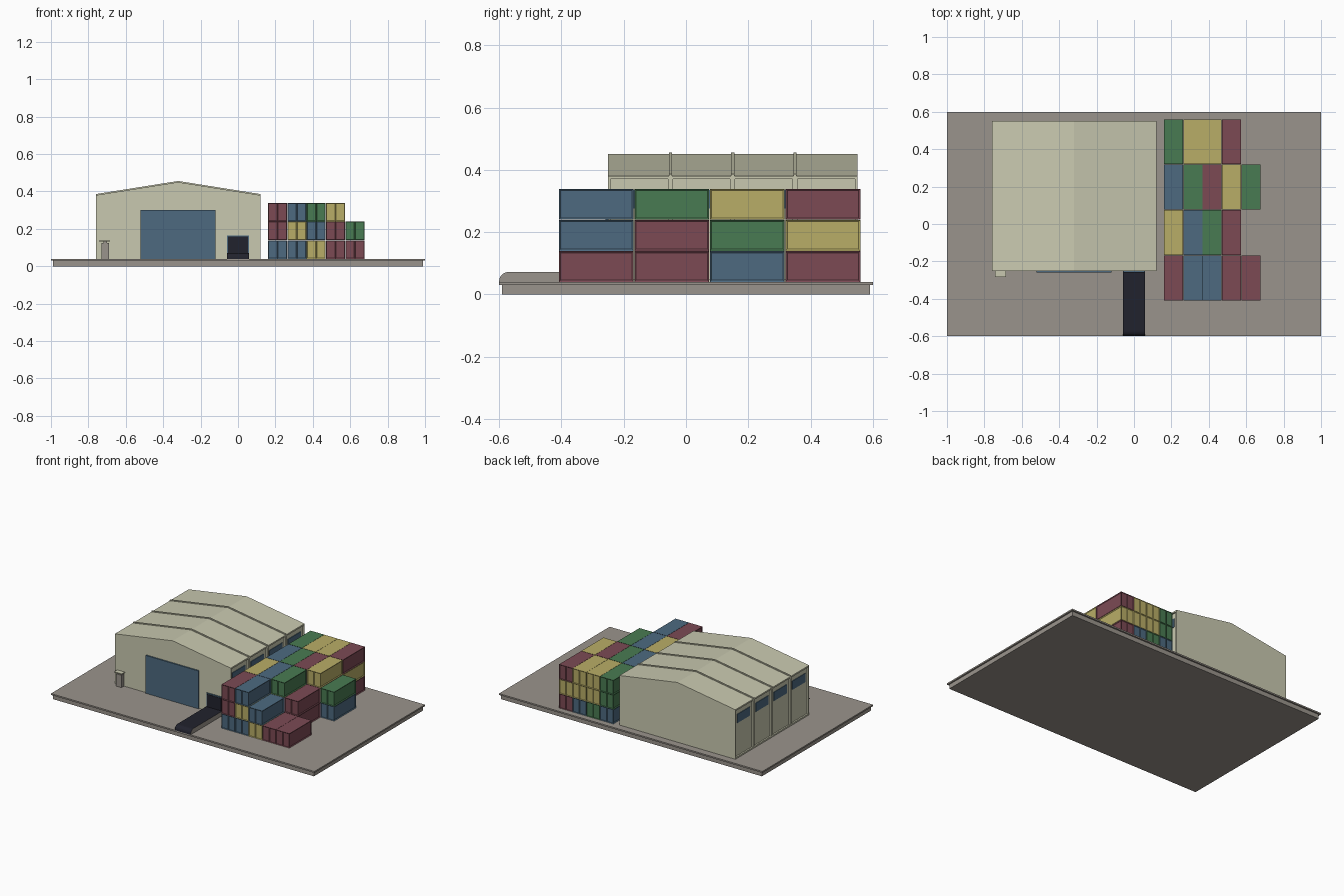
import bpy, bmesh, math
from mathutils import Vector

if "Cube" in bpy.data.objects:
    bpy.data.objects.remove(bpy.data.objects["Cube"])


def lin(h):
    out = []
    for i in (0, 2, 4):
        c = int(h[i:i + 2], 16) / 255
        out.append(c / 12.92 if c <= 0.04045 else ((c + 0.055) / 1.055) ** 2.4)
    return (*out, 1)


def material(name, h):
    m = bpy.data.materials.new(name)
    m.diffuse_color = lin(h)
    m.use_nodes = True
    m.node_tree.nodes["Principled BSDF"].inputs["Base Color"].default_value = m.diffuse_color
    return m


CREAM = material("cream_cladding", "c9c9b0")
GREY = material("concrete_grey", "9a948c")
BLACK = material("belt_black", "21222d")
BLUE = material("blue_paint", "4d6a80")
RED = material("red_paint", "7c4a54")
GREEN = material("green_paint", "497b52")
YELLOW = material("yellow_paint", "b9ae67")


def finish(name, bm, *mats):
    bmesh.ops.recalc_face_normals(bm, faces=bm.faces)
    me = bpy.data.meshes.new(name)
    bm.to_mesh(me)
    bm.free()
    for m in mats:
        me.materials.append(m)
    ob = bpy.data.objects.new(name, me)
    bpy.context.collection.objects.link(ob)
    return ob


def add_box(bm, x0, x1, y0, y1, z0, z1):
    vs = bmesh.ops.create_cube(bm, size=1)["verts"]
    for v in vs:
        v.co = Vector(((x0 + x1) / 2 + v.co.x * (x1 - x0),
                       (y0 + y1) / 2 + v.co.y * (y1 - y0),
                       (z0 + z1) / 2 + v.co.z * (z1 - z0)))
    return list({f for v in vs for f in v.link_faces})


def box(name, mat, *dims):
    bm = bmesh.new()
    add_box(bm, *dims)
    return finish(name, bm, mat)


def add_prism(bm, pts, axis, a, b):
    """Extrude a 2D profile along x (points are y,z) or along y (points are x,z)."""
    def pos(p, t):
        return (t, p[0], p[1]) if axis == "x" else (p[0], t, p[1])
    f = bm.faces.new([bm.verts.new(pos(p, a)) for p in pts])
    r = bmesh.ops.extrude_face_region(bm, geom=[f])
    for v in r["geom"]:
        if isinstance(v, bmesh.types.BMVert):
            v.co = pos((v.co.y if axis == "x" else v.co.x, v.co.z), b)


# Yard slab with a slightly wider top
box("yard_base", GREY, -0.99, 0.99, -0.59, 0.59, 0, 0.03)
box("yard_top", GREY, -1, 1, -0.6, 0.6, 0.03, 0.04)

# Warehouse: gabled core, slightly narrower than the wall frame
CX, HALF, Y0, Y1, EAVE, RIDGE = -0.32, 0.44, -0.25, 0.55, 0.38, 0.45


def gable(half, z0, eave, ridge):
    return [(CX - half, z0), (CX + half, z0), (CX + half, eave), (CX, ridge), (CX - half, eave)]


def roof_strip(half, lo, hi):
    return [(CX - half, EAVE + lo), (CX, RIDGE + lo), (CX + half, EAVE + lo),
            (CX + half, EAVE + hi), (CX, RIDGE + hi), (CX - half, EAVE + hi)]


bm = bmesh.new()
add_prism(bm, gable(HALF - 0.01, 0.04, EAVE, RIDGE - 0.002), "y", Y0, Y1)
finish("warehouse_walls", bm, CREAM)
bm = bmesh.new()
add_prism(bm, roof_strip(HALF, -0.01, 0), "y", Y0, Y1)
finish("warehouse_roof", bm, CREAM)

# Roof ribs, and pilasters framing four bays on each side
bm = bmesh.new()
for i in range(1, 4):
    y = Y0 + 0.2 * i
    add_prism(bm, roof_strip(HALF, -0.002, 0.006), "y", y - 0.005, y + 0.005)
finish("roof_ribs", bm, CREAM)
bm = bmesh.new()
win = bmesh.new()
for s in (-1, 1):
    xa, xb = sorted((CX + s * (HALF - 0.012), CX + s * HALF))
    for i in range(5):
        y = Y0 + 0.2 * i
        add_box(bm, xa, xb, max(y - 0.008, Y0), min(y + 0.008, Y1), 0.04, EAVE)
    add_box(bm, xa, xb, Y0, Y1, 0.04, 0.05)
    wa, wb = sorted((CX + s * (HALF - 0.012), CX + s * (HALF - 0.006)))
    for i in range(4):
        y = Y0 + 0.2 * i + 0.1
        add_box(win, wa, wb, y - 0.07, y + 0.07, 0.275, 0.335)
finish("wall_pilasters", bm, CREAM)
finish("side_windows", win, BLUE)

# Front doors
box("main_door", BLUE, -0.52, -0.12, -0.259, -0.25, 0.04, 0.3)
box("loading_hatch_frame", BLUE, -0.06, 0.06, -0.256, -0.25, 0.04, 0.165)
box("loading_hatch", BLACK, -0.053, 0.053, -0.259, -0.25, 0.04, 0.158)

# Conveyor with a rounded front end: black belt, grey side cheeks
prof = [(-0.25, 0.04), (-0.6, 0.04)]
for k in range(6):
    a = math.pi / 2 * k / 5
    prof.append((-0.57 - 0.03 * math.cos(a), 0.042 + 0.03 * math.sin(a)))
prof.append((-0.25, 0.072))
bm = bmesh.new()
add_prism(bm, prof, "x", -0.06, 0.06)
bm.normal_update()
for f in bm.faces:
    f.material_index = 1 if abs(f.normal.x) > 0.9 else 0
finish("conveyor", bm, BLACK, GREY)

# Small service post with a cap
box("service_post", GREY, -0.73, -0.69, -0.278, -0.25, 0.04, 0.125)
box("service_post_cap", CREAM, -0.742, -0.685, -0.283, -0.25, 0.132, 0.138)
box("service_post_neck", GREY, -0.72, -0.70, -0.27, -0.25, 0.125, 0.132)


# Shipping containers with recessed sides and paired end doors
def container(name, mat, x, y, z):
    bm = bmesh.new()
    add_box(bm, x, x + 0.102, y, y + 0.24, z, z + 0.099)
    bm.normal_update()
    ends = [f for f in bm.faces if abs(f.normal.y) > 0.9]
    sides = [f for f in bm.faces if abs(f.normal.x) > 0.9]
    edges = [e for f in ends for e in f.edges if abs(e.verts[0].co.x - e.verts[1].co.x) > 0.05]
    bmesh.ops.subdivide_edges(bm, edges=list(set(edges)), cuts=1)
    bm.normal_update()
    ends = [f for f in bm.faces if abs(f.normal.y) > 0.9]
    bmesh.ops.inset_individual(bm, faces=sides, thickness=0.008, depth=-0.004)
    bmesh.ops.inset_individual(bm, faces=ends, thickness=0.005, depth=-0.003)
    finish(name, bm, mat)


PAINT = {"R": RED, "B": BLUE, "G": GREEN, "Y": YELLOW}
# Each string is one stack, bottom to top; rows run front to back
STACKS = [
    ["BRR", "BYB", "YB", "R", "R"],
    ["RGY", "GRB", "BYG", "RR", ""],
    ["YBB", "RYG", "GBR", "BRY", "BG"],
    ["BGG", "GYY", "BYY", "RYR", ""],
]
for r, row in enumerate(STACKS):
    for c, stack in enumerate(row):
        for k, p in enumerate(stack):
            container(f"container_row{r + 1}_stack{c + 1}_level{k + 1}", PAINT[p],
                      0.16 + 0.1035 * c, -0.408 + 0.2425 * r, 0.04 + 0.1 * k)
